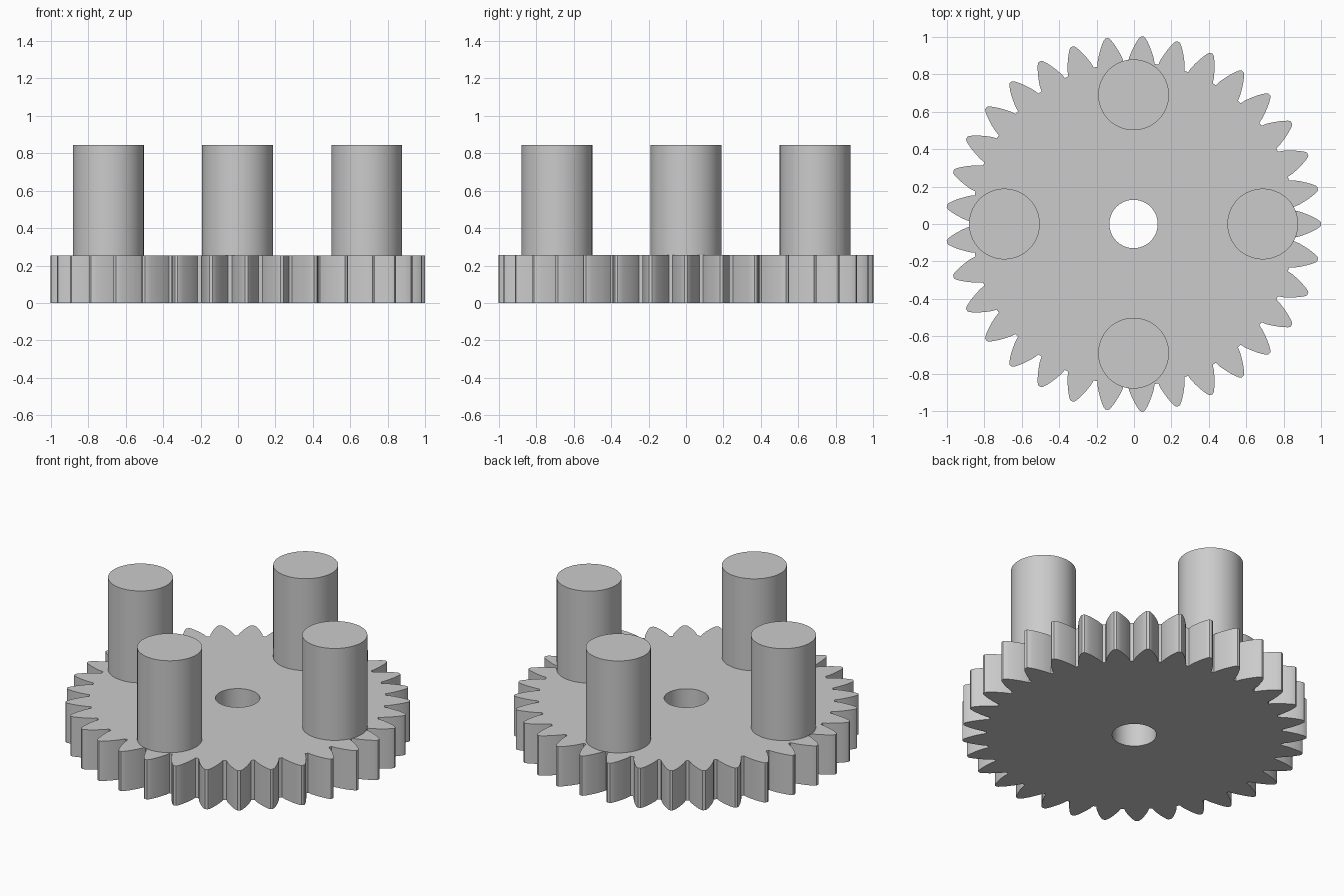
import bpy, bmesh, math
from mathutils import Vector

if "Cube" in bpy.data.objects:
    bpy.data.objects.remove(bpy.data.objects["Cube"])

TEETH = 33
CENTRE = Vector((-0.0023, 0, 0))
GEAR_H, PIN_TOP = 0.255, 0.845
PIN_R, PIN_ORBIT, HOLE_R = 0.189, 0.69, 0.129
# Half tooth from root to tip: radius, half width
FLANK = [(0.862, 0.072), (0.89, 0.066), (0.92, 0.055), (0.95, 0.042),
         (0.975, 0.029), (0.994, 0.017), (1.002, 0.008)]

grey = bpy.data.materials.new("plain grey")
grey.use_nodes = True
colour = (0.6, 0.6, 0.6, 1)
grey.diffuse_color = colour
grey.node_tree.nodes["Principled BSDF"].inputs["Base Color"].default_value = colour


def finish(name, bm):
    """Turn a bmesh into a shaded object."""
    bmesh.ops.recalc_face_normals(bm, faces=bm.faces[:])
    mesh = bpy.data.meshes.new(name)
    bm.to_mesh(mesh)
    bm.free()
    mesh.materials.append(grey)
    ob = bpy.data.objects.new(name, mesh)
    bpy.context.collection.objects.link(ob)
    bpy.ops.object.select_all(action='DESELECT')
    ob.select_set(True)
    bpy.context.view_layer.objects.active = ob
    bpy.ops.object.shade_smooth_by_angle(angle=math.radians(28))
    return ob


# Gear plate: a ring of quads around the bore, with one tooth face per pitch
bm = bmesh.new()
outline = [(r, -w) for r, w in FLANK] + [(r, w) for r, w in reversed(FLANK)]
inner, root = [], []
for i in range(TEETH):
    a = math.tau * i / TEETH
    tooth = []
    for r, w in outline:
        t = a + math.asin(w / r)
        tooth.append(bm.verts.new((r * math.cos(t), r * math.sin(t), 0)))
    bm.faces.new(tooth)
    root += [tooth[0], tooth[-1]]
    for side in (-0.25, 0.25):
        t = a + side * math.tau / TEETH
        inner.append(bm.verts.new((HOLE_R * math.cos(t), HOLE_R * math.sin(t), 0)))
count = len(root)
for i in range(count):
    j = (i + 1) % count
    bm.faces.new((inner[i], root[i], root[j], inner[j]))
ext = bmesh.ops.extrude_face_region(bm, geom=bm.faces[:], use_keep_orig=True)
top = [v for v in ext["geom"] if isinstance(v, bmesh.types.BMVert)]
bmesh.ops.translate(bm, verts=top, vec=(0, 0, GEAR_H))
bmesh.ops.translate(bm, verts=bm.verts[:], vec=CENTRE)
finish("gear_plate", bm)

# Four upright pins
for name, x, y in (("left_pin", 1, 0), ("back_pin", 0, 1),
                   ("right_pin", -1, 0), ("front_pin", 0, -1)):
    bm = bmesh.new()
    bmesh.ops.create_cone(bm, cap_ends=True, segments=64, radius1=PIN_R,
                          radius2=PIN_R, depth=PIN_TOP - GEAR_H)
    spot = CENTRE + Vector((x * PIN_ORBIT, y * PIN_ORBIT, (PIN_TOP + GEAR_H) / 2))
    bmesh.ops.translate(bm, verts=bm.verts[:], vec=spot)
    finish(name, bm)
